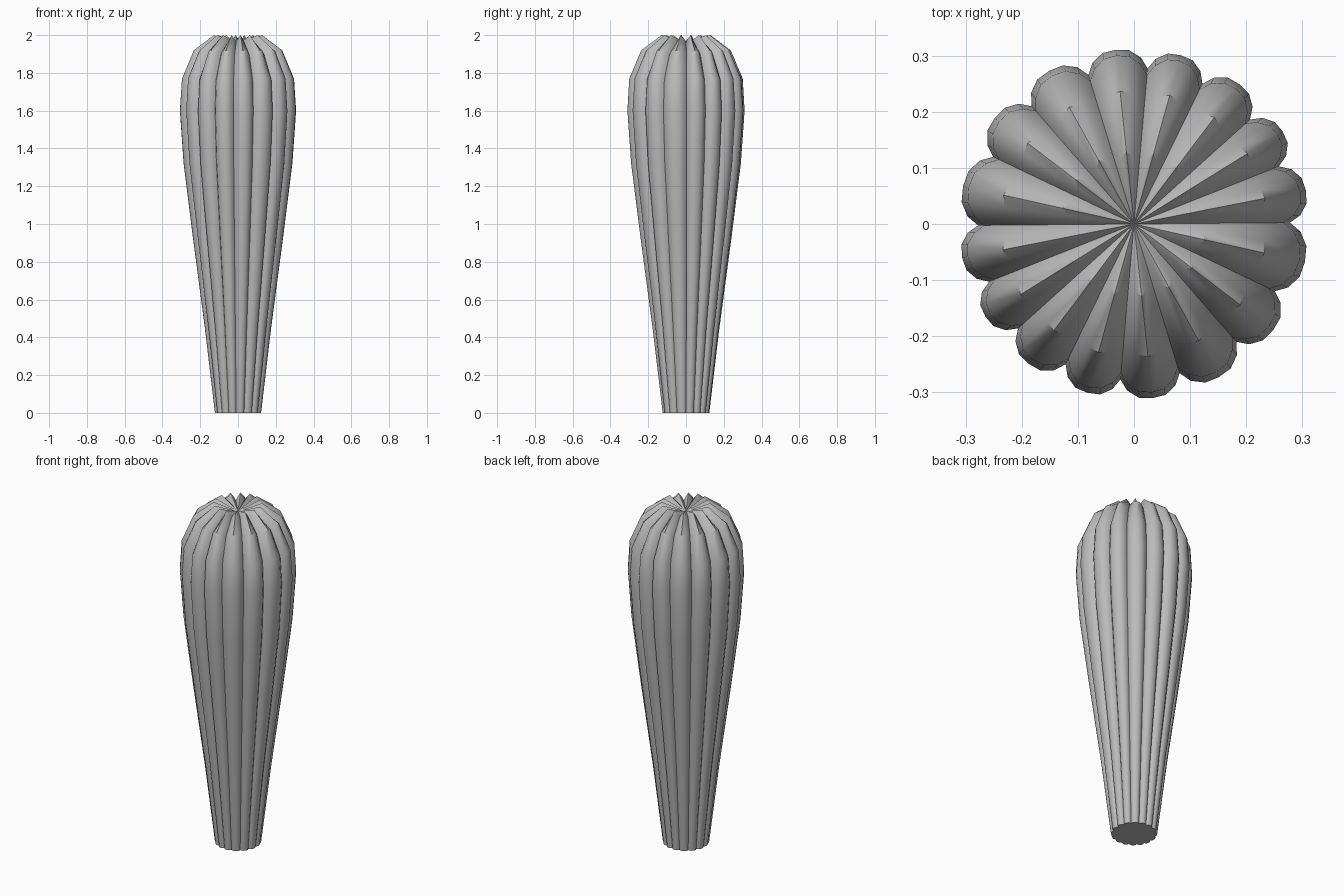
import bpy, bmesh, math

cube = bpy.data.objects.get("Cube")
if cube:
    bpy.data.objects.remove(cube)

# Grey material
grey = bpy.data.materials.new("plain grey")
grey.use_nodes = True
color = (0.5, 0.5, 0.5, 1)
grey.diffuse_color = color
grey.node_tree.nodes["Principled BSDF"].inputs["Base Color"].default_value = color

# Profile over the lobe crests: radius, height, groove depth, lobe roundness
profile = [
    (0.124, 0.0, 0.013, 3), (0.178, 0.45, 0.019, 3), (0.245, 0.95, 0.026, 3),
    (0.292, 1.32, 0.031, 3), (0.312, 1.6, 0.034, 3), (0.302, 1.77, 0.036, 2.6),
    (0.238, 1.92, 0.04, 2), (0.13, 2.0, 0.042, 1),
]
# Groove angles over half a turn; the other half repeats them
half = [0.5, 21.7, 42, 64, 85, 107, 131, 154.5]
grooves = half + [a + 180 for a in half] + [360.5]
steps = (0, 0.12, 0.3, 0.5, 0.7, 0.88)


def normal(i):
    """Outward direction of the profile at point i."""
    if i == 0:
        return 1, 0
    a, b = profile[i - 1], profile[min(i + 1, len(profile) - 1)]
    dr, dz = b[0] - a[0], b[1] - a[1]
    length = math.hypot(dr, dz)
    return dz / length, -dr / length


# Ribbed body: one scalloped ring per profile point
bm = bmesh.new()
rings = []
for i, (radius, height, depth, power) in enumerate(profile):
    nr, nz = normal(i)
    ring = []
    for start, end in zip(grooves, grooves[1:]):
        for f in steps:
            angle = math.radians(start + (end - start) * f)
            sink = depth * abs(2 * f - 1) ** power
            r = radius - nr * sink
            ring.append(bm.verts.new((r * math.cos(angle), r * math.sin(angle),
                                      height - nz * sink)))
    rings.append(ring)

count = len(rings[0])
for low, high in zip(rings, rings[1:]):
    for j in range(count):
        k = (j + 1) % count
        bm.faces.new((low[j], low[k], high[k], high[j]))

# Flat base and pleated crown meeting at a sunken centre
bm.faces.new(rings[0][::-1])
centre = bm.verts.new((0, 0, 1.95))
for j in range(count):
    bm.faces.new((rings[-1][j], rings[-1][(j + 1) % count], centre))

mesh = bpy.data.meshes.new("ribbed_body")
bm.to_mesh(mesh)
bm.free()
mesh.materials.append(grey)
body = bpy.data.objects.new("ribbed_body", mesh)
bpy.context.collection.objects.link(body)
bpy.ops.object.select_all(action="DESELECT")
body.select_set(True)
bpy.context.view_layer.objects.active = body
bpy.ops.object.shade_smooth_by_angle(angle=math.radians(35))
